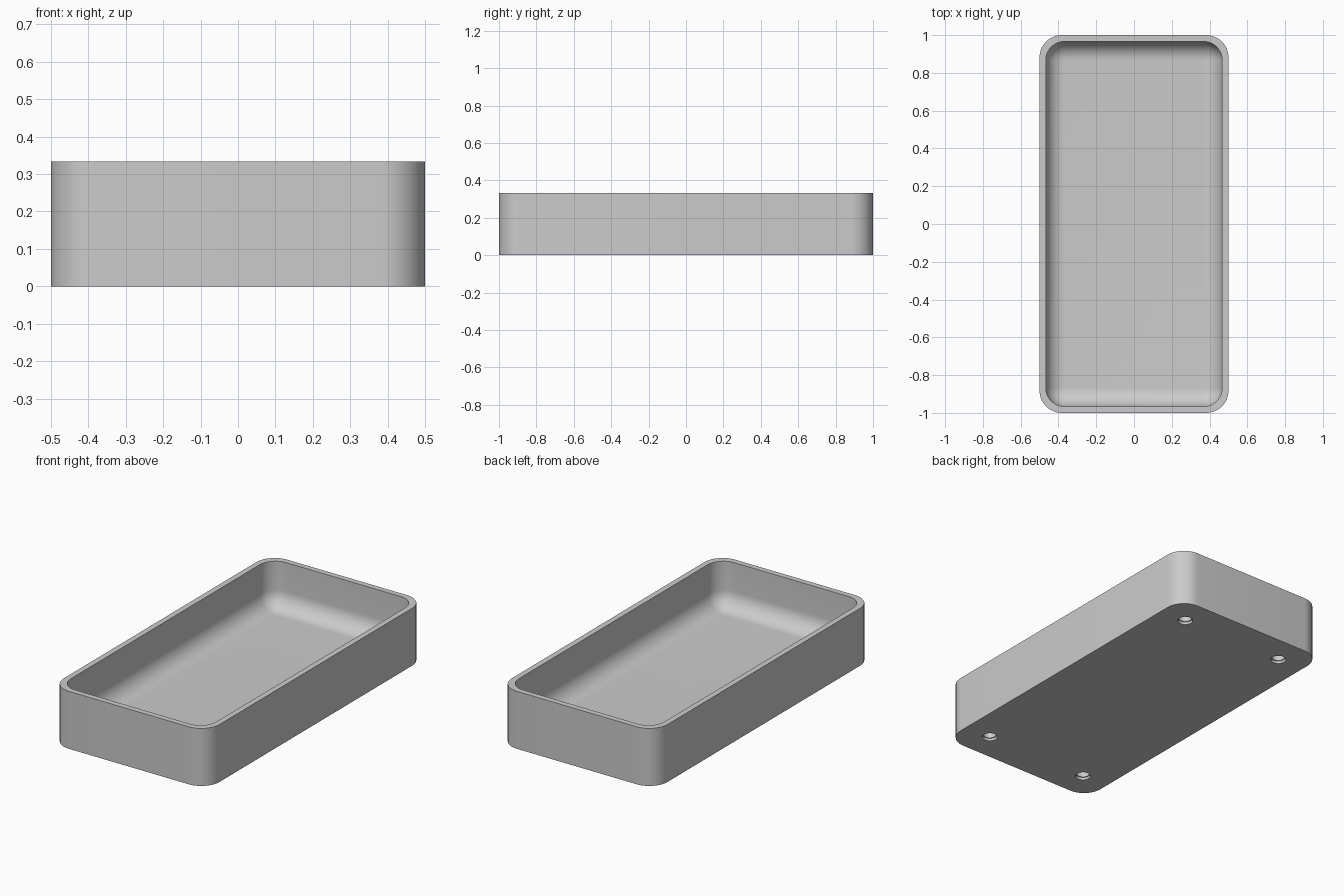
import bpy
import bmesh
import math

if "Cube" in bpy.data.objects:
    bpy.data.objects.remove(bpy.data.objects["Cube"], do_unlink=True)

HEIGHT = 1 / 3
WALL = 1 / 30
FLOOR = 1 / 15
CORNER = 0.117
FILLET = 0.1
FOOT_X, FOOT_Y = 1 / 3, 5 / 6
# Foot recess steps as (radius, height)
FOOT_PROFILE = ((0.042, 0), (0.042, 0.015), (0.036, 0.015), (0.036, 0.05))
STEPS = 12

grey = bpy.data.materials.new("plain grey")
grey.use_nodes = True
colour = (0.6, 0.6, 0.6, 1)
grey.diffuse_color = colour
grey.node_tree.nodes["Principled BSDF"].inputs["Base Color"].default_value = colour

bm = bmesh.new()


def rounded_ring(inset, radius, z):
    """Rounded rectangle loop, inset from the outer wall."""
    radius = max(radius, 0.0005)
    cx, cy = 0.5 - inset - radius, 1 - inset - radius
    ring = []
    for quarter, (sx, sy) in enumerate(((1, 1), (-1, 1), (-1, -1), (1, -1))):
        for i in range(STEPS + 1):
            a = (quarter + i / STEPS) * math.pi / 2
            ring.append(bm.verts.new((sx * cx + radius * math.cos(a),
                                      sy * cy + radius * math.sin(a), z)))
    return ring


def circle_ring(x, y, radius, z):
    angles = [2 * math.pi * i / 32 for i in range(32)]
    return [bm.verts.new((x + radius * math.cos(a),
                          y + radius * math.sin(a), z)) for a in angles]


def skin(rings):
    """Join consecutive loops and cap the last one."""
    for lower, upper in zip(rings, rings[1:]):
        n = len(lower)
        for i in range(n):
            j = (i + 1) % n
            bm.faces.new((lower[i], lower[j], upper[j], upper[i]))
    bm.faces.new(rings[-1])


def loop_edges(ring):
    return [bm.edges.get((v, ring[(i + 1) % len(ring)])) for i, v in enumerate(ring)]


# Outer wall, rim, inner wall and the fillet down to the floor
rings = [rounded_ring(0, CORNER, 0), rounded_ring(0, CORNER, HEIGHT),
         rounded_ring(WALL, FILLET, HEIGHT)]
for i in range(STEPS + 1):
    a = i / STEPS * math.pi / 2
    rings.append(rounded_ring(WALL + FILLET * (1 - math.cos(a)),
                              FILLET * math.cos(a),
                              FLOOR + FILLET * (1 - math.sin(a))))
skin(rings)

# Underside with four stepped round foot recesses
border = loop_edges(rings[0])
for sx in (-1, 1):
    for sy in (-1, 1):
        foot = [circle_ring(sx * FOOT_X, sy * FOOT_Y, r, z) for r, z in FOOT_PROFILE]
        skin(foot)
        border += loop_edges(foot[0])
bmesh.ops.triangle_fill(bm, edges=border, use_beauty=True, normal=(0, 0, -1))
bmesh.ops.recalc_face_normals(bm, faces=bm.faces[:])

mesh = bpy.data.meshes.new("tray")
bm.to_mesh(mesh)
bm.free()
mesh.materials.append(grey)
tray = bpy.data.objects.new("tray", mesh)
bpy.context.collection.objects.link(tray)

bpy.ops.object.select_all(action="DESELECT")
tray.select_set(True)
bpy.context.view_layer.objects.active = tray
bpy.ops.object.shade_smooth_by_angle(angle=math.radians(30))
